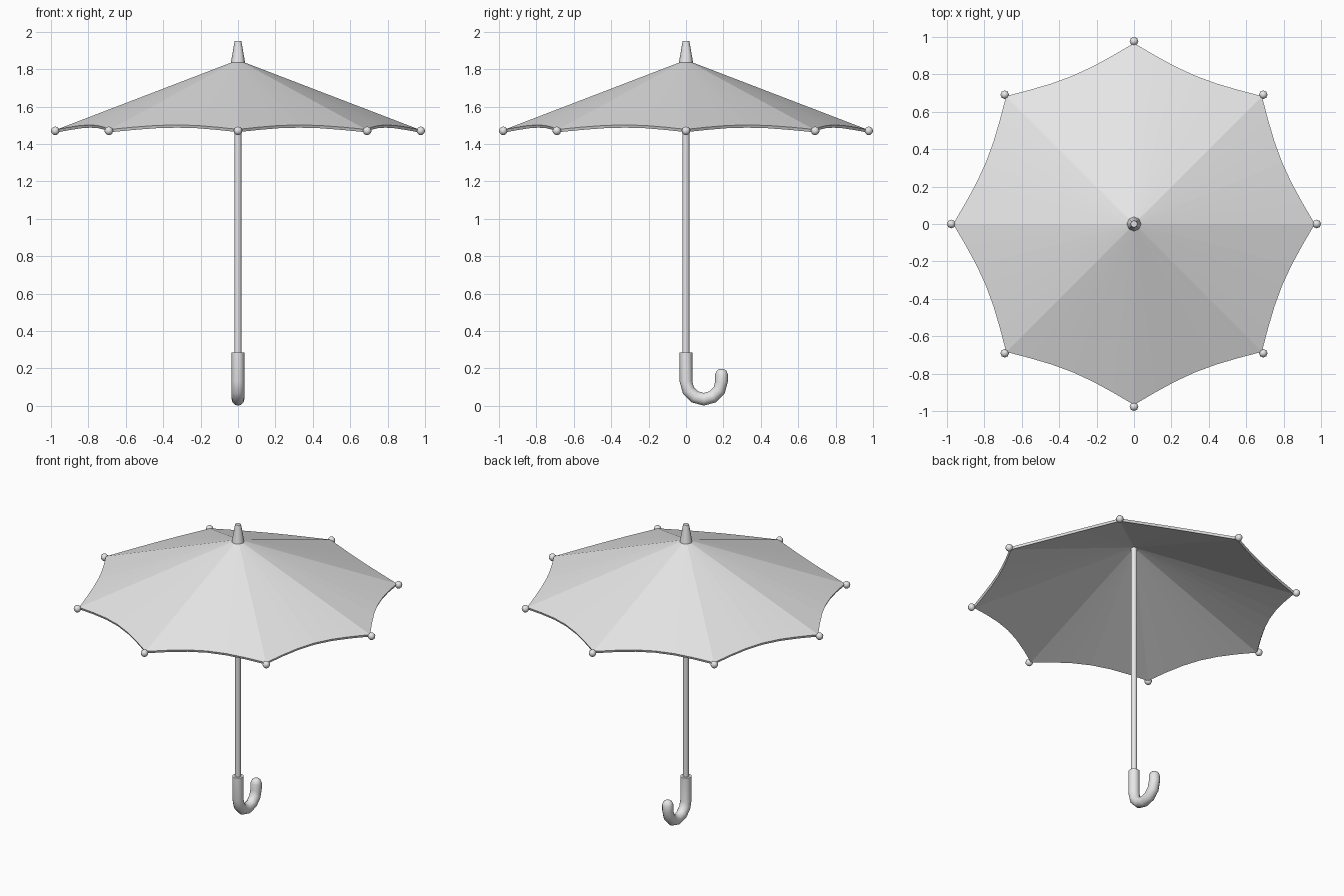
import bpy, bmesh
from math import pi, sin, cos, radians
from mathutils import Vector

cube = bpy.data.objects.get("Cube")
if cube:
    bpy.data.objects.remove(cube, do_unlink=True)

grey = bpy.data.materials.new("plain_grey")
grey.use_nodes = True
grey.diffuse_color = (0.8, 0.8, 0.8, 1)
grey.node_tree.nodes["Principled BSDF"].inputs["Base Color"].default_value = (0.8, 0.8, 0.8, 1)


def finish(obj, name, angle=None):
    """Name, colour and optionally smooth a part."""
    obj.name = obj.data.name = name
    obj.data.materials.append(grey)
    if angle:
        bpy.ops.object.select_all(action="DESELECT")
        obj.select_set(True)
        bpy.context.view_layer.objects.active = obj
        bpy.ops.object.shade_smooth_by_angle(angle=radians(angle))
    return obj


def mesh_object(bm, name, angle=None):
    mesh = bpy.data.meshes.new(name)
    bm.to_mesh(mesh)
    bm.free()
    obj = bpy.data.objects.new(name, mesh)
    bpy.context.collection.objects.link(obj)
    return finish(obj, name, angle)


def cone(name, r1, r2, bottom, top, sides):
    bpy.ops.mesh.primitive_cone_add(vertices=sides, radius1=r1, radius2=r2, depth=top - bottom,
                                    location=(0, 0, (bottom + top) / 2))
    return finish(bpy.context.object, name, 50)


# Canopy: eight panels with scalloped, slightly raised rims
RIBS, STEPS, RIM_R, RIM_Z = 8, 6, 0.967, 1.478
corners = [Vector((RIM_R * cos(2 * pi * i / RIBS), RIM_R * sin(2 * pi * i / RIBS), 0))
           for i in range(RIBS)]
bm = bmesh.new()
apex = bm.verts.new((0, 0, 1.849))
rim = []
for i in range(RIBS):
    for k in range(STEPS):
        t = k / STEPS
        sag = sin(pi * t)
        p = corners[i].lerp(corners[(i + 1) % RIBS], t) * (1 - 0.04 * sag)
        rim.append(bm.verts.new((p.x, p.y, RIM_Z + 0.024 * sag)))
for i, v in enumerate(rim):
    bm.faces.new((apex, v, rim[(i + 1) % len(rim)]))
canopy = mesh_object(bm, "canopy")
shell = canopy.modifiers.new("thickness", "SOLIDIFY")
shell.thickness = 0.016
shell.offset = -1

# Round rib tips
for i in range(RIBS):
    a = 2 * pi * i / RIBS
    bpy.ops.mesh.primitive_uv_sphere_add(segments=8, ring_count=6, radius=0.023, rotation=(0, 0, a),
                                         location=(0.977 * cos(a), 0.977 * sin(a), 1.47))
    finish(bpy.context.object, f"rib_tip_{i + 1}", 60)

# Top spike and shaft
cone("top_spike", 0.038, 0.018, 1.835, 1.95, 8)
cone("shaft", 0.019, 0.019, 0.2, 1.84, 8)

# Hooked handle: a tube swept along a J, with a rounded end
R, TUBE, SIDES, ARC_Z, BENDS = 0.095, 0.034, 12, 0.13, 6
path = [(0, 0.285, 0, TUBE)]
for k in range(BENDS + 1):
    a = pi * k / BENDS
    path.append((R - R * cos(a), ARC_Z - R * sin(a), a, TUBE))
path += [(2 * R, 0.168, pi, TUBE), (2 * R, 0.187, pi, 0.026), (2 * R, 0.197, pi, 0.012)]
bm = bmesh.new()
rings = []
for y, z, a, r in path:
    ring = []
    for s in range(SIDES):
        u = 2 * pi * s / SIDES
        side = r * sin(u)
        ring.append(bm.verts.new((r * cos(u), y + side * cos(a), z + side * sin(a))))
    rings.append(ring)
for low, high in zip(rings, rings[1:]):
    for s in range(SIDES):
        n = (s + 1) % SIDES
        bm.faces.new((low[s], low[n], high[n], high[s]))
bm.faces.new(rings[0])
bm.faces.new(rings[-1])
bmesh.ops.recalc_face_normals(bm, faces=bm.faces)
mesh_object(bm, "handle", 50)
